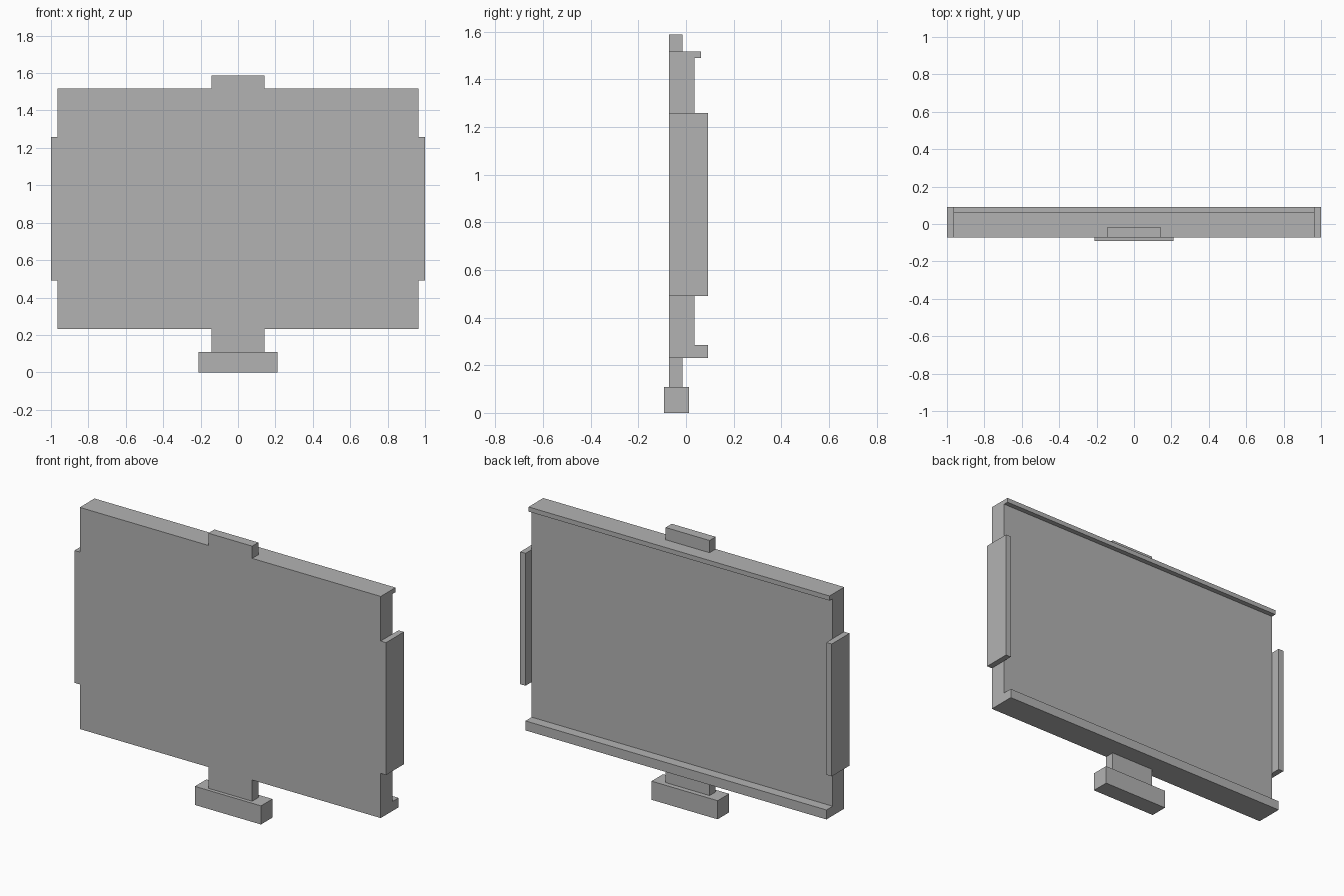
import bpy
import bmesh

cube = bpy.data.objects.get("Cube")
if cube:
    bpy.data.objects.remove(cube, do_unlink=True)

grey = bpy.data.materials.new("plain grey")
grey.use_nodes = True
grey.diffuse_color = (0.45, 0.45, 0.45, 1)
grey.node_tree.nodes["Principled BSDF"].inputs["Base Color"].default_value = grey.diffuse_color


def extrude_profile(name, profile, x0, x1):
    """Extrude a closed (y, z) profile along x."""
    bm = bmesh.new()
    face = bm.faces.new([bm.verts.new((x0, y, z)) for y, z in profile])
    result = bmesh.ops.extrude_face_region(bm, geom=[face])
    moved = [v for v in result["geom"] if isinstance(v, bmesh.types.BMVert)]
    bmesh.ops.translate(bm, vec=(x1 - x0, 0, 0), verts=moved)
    bmesh.ops.recalc_face_normals(bm, faces=bm.faces)
    mesh = bpy.data.meshes.new(name)
    bm.to_mesh(mesh)
    bm.free()
    mesh.materials.append(grey)
    obj = bpy.data.objects.new(name, mesh)
    bpy.context.collection.objects.link(obj)
    return obj


def box(name, x, y, z):
    corners = [(y[0], z[0]), (y[1], z[0]), (y[1], z[1]), (y[0], z[1])]
    return extrude_profile(name, corners, *x)


front, back, rear = -0.071, 0.035, 0.092   # main depths
bottom, top = 0.231, 1.517                 # panel height
half = 0.966                               # panel half width
tab_back = -0.015

# Panel with a deep bottom ledge and a thin top lip
extrude_profile("panel", [
    (front, bottom), (rear, bottom), (rear, 0.286), (back, 0.286),
    (back, 1.49), (0.064, 1.49), (0.064, top), (front, top)], -half, half)

# Side flanges
for side, x in (("left", (half, 1.0)), ("right", (-1.0, -half))):
    box(side + "_flange", x, (front, rear), (0.49, 1.258))

# Top tab, bottom stem and foot
tab_x = (-0.141, 0.141)
box("top_tab", tab_x, (front, tab_back), (top, 1.588))
box("bottom_stem", tab_x, (front, tab_back), (0.108, bottom))
box("foot", (-0.212, 0.212), (-0.092, 0.013), (0, 0.108))
